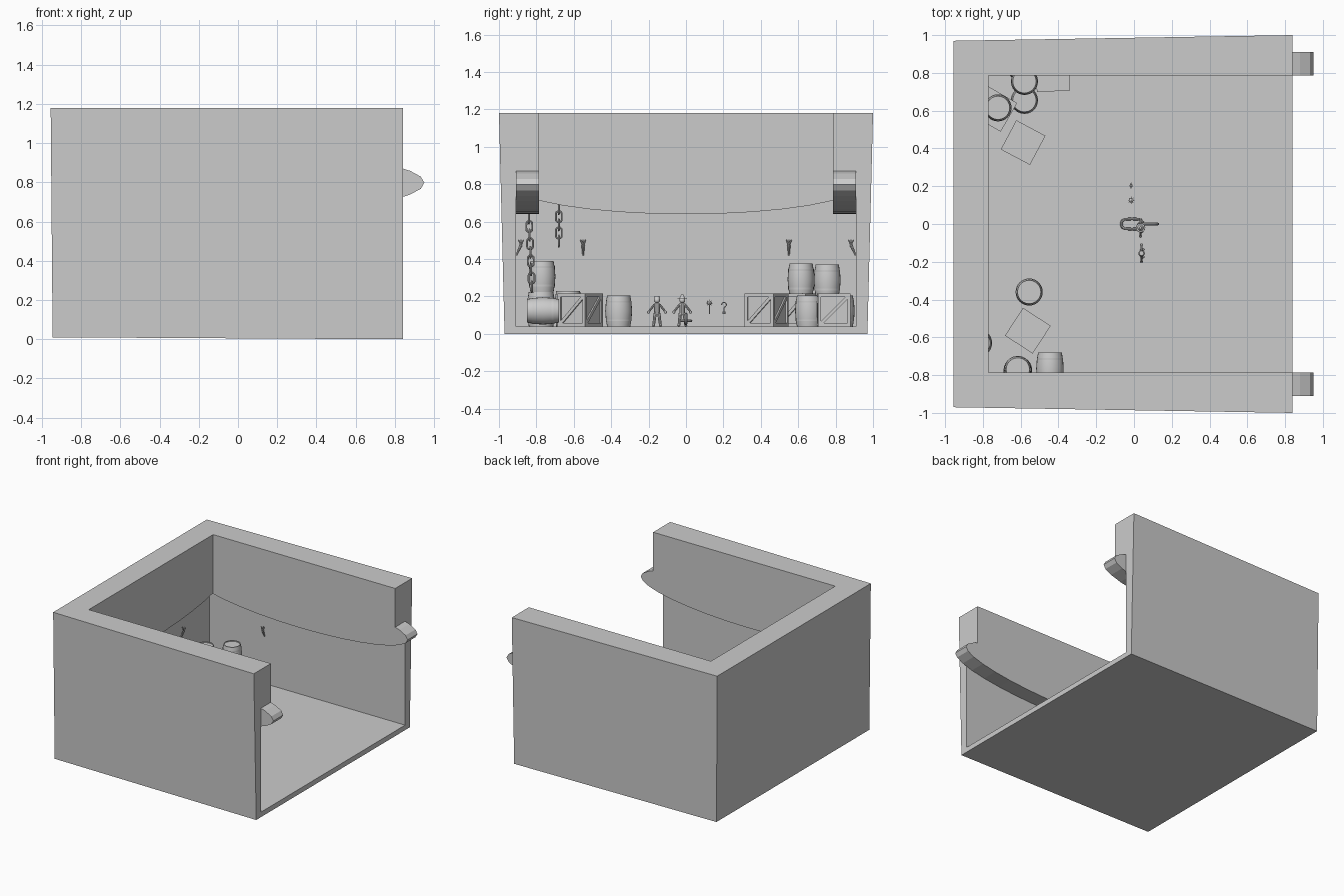
import bpy, bmesh, math
from math import sin, cos, pi, radians
from mathutils import Matrix, Vector

if "Cube" in bpy.data.objects:
    bpy.data.objects.remove(bpy.data.objects["Cube"])


def finish(bm, name, smooth=False):
    bmesh.ops.recalc_face_normals(bm, faces=bm.faces[:])
    me = bpy.data.meshes.new(name)
    bm.to_mesh(me)
    bm.free()
    ob = bpy.data.objects.new(name, me)
    bpy.context.collection.objects.link(ob)
    if smooth:
        bpy.context.view_layer.objects.active = ob
        ob.select_set(True)
        bpy.ops.object.shade_smooth_by_angle(angle=radians(35))
        ob.select_set(False)
    return ob


def block(name, bottom, top):
    bm = bmesh.new()
    a, b = [[bm.verts.new(p) for p in ring] for ring in (bottom, top)]
    bm.faces.new(a)
    bm.faces.new(b)
    for i in range(4):
        j = (i + 1) % 4
        bm.faces.new((a[i], a[j], b[j], b[i]))
    return finish(bm, name)


def box(name, x0, x1, y0, y1, z0, z1):
    r = [(x0, y0), (x1, y0), (x1, y1), (x0, y1)]
    return block(name, [(*p, z0) for p in r], [(*p, z1) for p in r])


def add_box(bm, size, mat):
    bmesh.ops.create_cube(bm, size=1, matrix=mat @ Matrix.Diagonal((*size, 1)))


def add_rod(bm, p, q, r0, r1, seg=8):
    p, q = Vector(p), Vector(q)
    rot = (q - p).to_track_quat('Z', 'Y').to_matrix().to_4x4()
    bmesh.ops.create_cone(bm, segments=seg, radius1=r0, radius2=r1, depth=(q - p).length,
                          cap_ends=True, matrix=Matrix.Translation((p + q) / 2) @ rot)


def add_ball(bm, c, r, scale=(1, 1, 1)):
    bmesh.ops.create_uvsphere(bm, u_segments=12, v_segments=8, radius=r,
                              matrix=Matrix.Translation(c) @ Matrix.Diagonal((*scale, 1)))


# Floor, slightly flared outer walls and thicker upper walls
block("floor", [(-.945, -.965, .01), (.84, -.97, 0), (.84, .97, 0), (-.945, .965, .01)],
      [(-.945, -.965, .04), (.84, -.97, .04), (.84, .97, .04), (-.945, .965, .04)])
for s in (-1, 1):
    block("side_wall", [(-.945, s*.965, .01), (.84, s*.97, 0), (.84, s*.91, 0), (-.945, s*.91, .01)],
          [(-.955, s*.97, 1.18), (.84, s, 1.18), (.84, s*.91, 1.18), (-.955, s*.91, 1.18)])
    y = sorted((s * .785, s * .93))
    box("upper_side_wall", -.89, .84, *y, .8, 1.18)
block("back_wall", [(-.945, -.965, .01), (-.89, -.965, .01), (-.89, .965, .01), (-.945, .965, .01)],
      [(-.955, -.97, 1.18), (-.89, -.97, 1.18), (-.89, .97, 1.18), (-.955, .97, 1.18)])
box("upper_back_wall", -.91, -.77, -.785, .785, .8, 1.18)


# Lens-shaped beams under the upper walls
def beam(name, center, half_len, angle):
    bm = bmesh.new()
    bmesh.ops.create_cone(bm, segments=32, radius1=1, radius2=1, depth=1, cap_ends=True)
    m = (Matrix.Translation(center) @ Matrix.Rotation(angle, 4, 'Z')
         @ Matrix.Diagonal((half_len, .125, .158, 1)) @ Matrix.Rotation(pi / 2, 4, 'X')
         @ Matrix.Rotation(pi / 2, 4, 'Z'))
    bmesh.ops.transform(bm, matrix=m, verts=bm.verts[:])
    finish(bm, name)


for s in (-1, 1):
    beam("side_beam", (0, s * .8475, .798), .95, 0)
beam("back_beam", (-.8325, 0, .798), .93, pi / 2)


# Barrels with bulging sides, raised rims and recessed lids
def barrel(x, y, z0=.04, h=.165, r=.072, lying=False):
    prof = [(0, .46), (.78, .46), (.78, .5), (.86, .5), (.95, .28), (1, 0)]
    prof += [(a, -b) for a, b in prof[-2::-1]]
    bm = bmesh.new()
    n = 24
    rings = [[bm.verts.new((a*r*cos(2*pi*i/n), a*r*sin(2*pi*i/n), b*h)) for i in range(n)]
             if a else [bm.verts.new((0, 0, b*h))] * n for a, b in prof]
    for p, q in zip(rings, rings[1:]):
        for i in range(n):
            j = (i + 1) % n
            bm.faces.new(list(dict.fromkeys((p[i], p[j], q[j], q[i]))))
    for b in (-.3, .3):
        bmesh.ops.create_cone(bm, segments=n, radius1=r*.955, radius2=r*.955, depth=.01,
                              matrix=Matrix.Translation((0, 0, b*h)))
    m = Matrix.Translation((x, y, z0 + (r if lying else h / 2)))
    if lying:
        m = m @ Matrix.Rotation(pi / 2, 4, 'X')
    bmesh.ops.transform(bm, matrix=m, verts=bm.verts[:])
    finish(bm, "barrel", True)


barrel(-.555, -.36)
barrel(-.445, -.765, .05, .17, .073, True)
barrel(-.615, -.775, .04, .185, .076)
barrel(-.615, -.77, .225)
barrel(-.825, -.63, .04, .19, .074)
barrel(-.58, .655)
barrel(-.6, .83)
barrel(-.72, .615, .21)
barrel(-.58, .755, .205)


# Crates: inset panel, frame bars and a diagonal brace on every side
def crate(x, y, deg, s=.175):
    bm = bmesh.new()
    base = Matrix.Translation((x, y, .04 + s/2)) @ Matrix.Rotation(radians(deg), 4, 'Z')
    w = .017
    add_box(bm, (s - .02, s - .02, s - .004), base)
    for k in range(4):
        f = base @ Matrix.Rotation(k * pi / 2, 4, 'Z') @ Matrix.Translation((s/2 - .006, 0, 0))
        for o in (-1, 1):
            add_box(bm, (.012, s, w), f @ Matrix.Translation((0, 0, o * (s - w) / 2)))
            add_box(bm, (.012, w, s), f @ Matrix.Translation((0, o * (s - w) / 2, 0)))
        add_box(bm, (.01, w, s * 1.22), f @ Matrix.Rotation(-pi / 4, 4, 'X'))
    add_box(bm, (s, s, .006), base @ Matrix.Translation((0, 0, s/2 - .003)))
    finish(bm, "crate")


for c in ((-.562, -.565, -33), (-.587, .431, -28), (-.738, .608, -30), (-.43, .79, 2)):
    crate(*c)


# Chain links
def link(center, half, rad, tube, rot):
    bpy.ops.mesh.primitive_torus_add(major_segments=20, minor_segments=8,
                                     major_radius=rad, minor_radius=tube)
    ob = bpy.context.object
    ob.name = "chain_link"
    for v in ob.data.vertices:
        if abs(v.co.x) > 1e-5:
            v.co.x += math.copysign(half, v.co.x)
    ob.data.transform(Matrix.Translation(center) @ rot)
    bpy.ops.object.shade_smooth_by_angle()
    ob.select_set(False)


def hanging_chain(x, y, z, count, slant, pitch):
    for i in range(count):
        turn = Matrix.Rotation((i % 2 * .5 + .5) * pi, 4, 'Z')
        link((x, y + slant * i, z - pitch * i), .014, .016, .005,
             turn @ Matrix.Rotation(pi / 2, 4, 'Y') @ Matrix.Rotation(0, 4, 'Z'))


hanging_chain(-.83, -.68, .67, 5, 0, .0435)
hanging_chain(-.5, -.84, .62, 9, .002, .046)
link((-.01, 0, .07), .03, .027, .007, Matrix.Identity(4))
link((.075, 0, .08), .025, .027, .007, Matrix.Rotation(pi / 2, 4, 'X'))


# Wall torches leaning away from the wall
def torch(x, y, dx, dy):
    bm = bmesh.new()
    top = Vector((x + dx * .025, y + dy * .025, .475))
    add_rod(bm, (x, y, .42), top, .004, .009)
    for k in range(4):
        a = k * pi / 2
        add_rod(bm, top, top + Vector((.014*cos(a), .014*sin(a), .028)), .005, .003, 6)
    finish(bm, "wall_torch")


for s in (-1, 1):
    torch(-.888, s * .55, 1, 0)
    torch(-.4, s * .907, 0, -s)


# Small figures standing on the floor
def figure(x, y, hat):
    bm = bmesh.new()
    for s in (-1, 1):
        add_rod(bm, (x, y + s*.018, .045), (x, y + s*.01, .11), .007, .009)
        add_ball(bm, (x + .004, y + s*.019, .046), .008, (1.4, 1, .8))
        add_rod(bm, (x, y + s*.014, .157), (x, y + s*.042, .122), .006, .006)
        add_ball(bm, (x, y + s*.045, .116), .008)
    add_rod(bm, (x, y, .1), (x, y, .162), .014, .017, 10)
    add_ball(bm, (x, y, .18), .016)
    if hat:
        add_rod(bm, (x, y, .186), (x, y, .19), .025, .024, 12)
        add_rod(bm, (x, y, .19), (x, y, .21), .016, .006, 12)
    else:
        add_rod(bm, (x, y, .188), (x, y, .202), .017, .012, 12)
    finish(bm, "small_figure", True)


figure(.04, -.155, False)
figure(.035, -.02, True)

# Spiked mace
bm = bmesh.new()
c = Vector((-.015, .125, .165))
add_ball(bm, c, .012)
add_rod(bm, (-.015, .125, .105), c, .003, .003)
for k in range(8):
    a = k * pi / 4
    for d in ((cos(a), sin(a), 0), (0, cos(a), sin(a))):
        add_rod(bm, c, c + Vector(d) * .02, .004, .0005, 6)
finish(bm, "spiked_mace")

# Hand hook
bm = bmesh.new()
pts = [Vector((-.015, .203 + .013 * cos(radians(t)), .155 + .013 * sin(radians(t))))
       for t in range(180, -91, -30)] + [Vector((-.015, .203, .12))]
for p, q in zip(pts, pts[1:]):
    add_rod(bm, p, q, .0028, .0028)
add_rod(bm, (-.015, .203, .105), (-.015, .203, .12), .009, .009)
finish(bm, "hand_hook")
